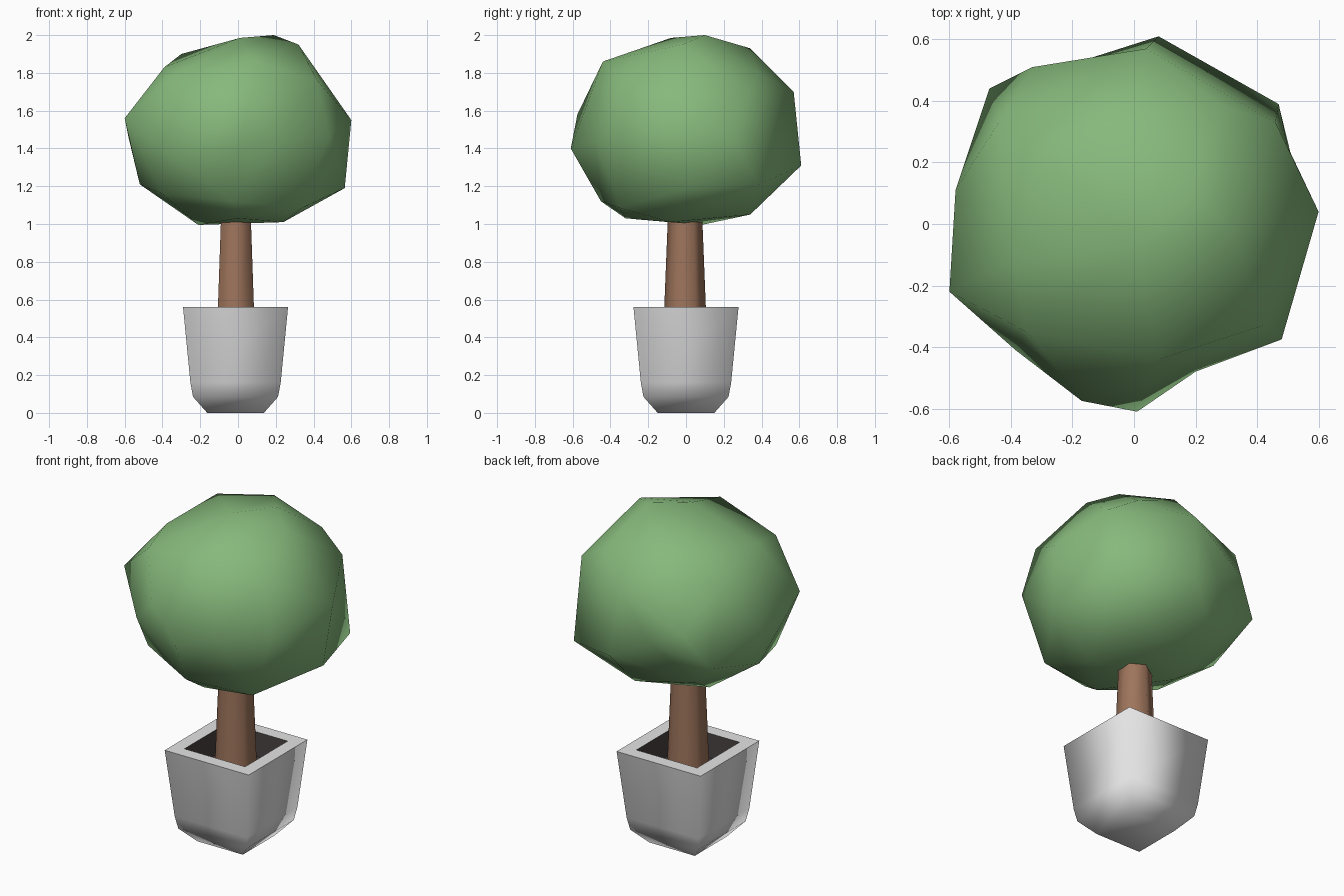
import bpy, bmesh, math
from mathutils import Vector

if "Cube" in bpy.data.objects:
    bpy.data.objects.remove(bpy.data.objects["Cube"])


def material(name, rgb):
    m = bpy.data.materials.new(name)
    m.diffuse_color = (*rgb, 1)
    m.use_nodes = True
    m.node_tree.nodes["Principled BSDF"].inputs["Base Color"].default_value = m.diffuse_color
    return m


LEAF = material("leaf green", (0.24, 0.485, 0.20))
BARK = material("bark brown", (0.34, 0.175, 0.105))
STONE = material("pot grey", (0.78, 0.78, 0.78))
SOIL = material("dark soil", (0.06, 0.05, 0.047))


def finish(bm, name, mats):
    bmesh.ops.recalc_face_normals(bm, faces=bm.faces)
    me = bpy.data.meshes.new(name)
    bm.to_mesh(me)
    bm.free()
    for m in mats:
        me.materials.append(m)
    ob = bpy.data.objects.new(name, me)
    bpy.context.collection.objects.link(ob)
    return ob


def loft(bm, profile, sides, centre, turn):
    """Stack of regular polygon rings; profile holds (radius, z)."""
    rings = []
    for r, z in profile:
        rings.append([bm.verts.new((centre[0] + r * math.cos(turn + math.tau * i / sides),
                                    centre[1] + r * math.sin(turn + math.tau * i / sides), z))
                      for i in range(sides)])
    bands = []
    for a, b in zip(rings, rings[1:]):
        bands.append([bm.faces.new((a[i], a[(i + 1) % sides], b[(i + 1) % sides], b[i]))
                      for i in range(sides)])
    return rings, bands


# Square pot: smooth tapered sides, flat rim, dark hollow with soil at its floor
D = math.sqrt(2)
C = (-0.013, 0.0)
bm = bmesh.new()
rings, bands = loft(bm, [(0.15 * D, 0), (0.225 * D, 0.085), (0.239 * D, 0.16), (0.278 * D, 0.56),
                         (0.201 * D, 0.56), (0.19 * D, 0.42)], 4, C, math.pi / 4)
base = bm.faces.new(rings[0])
floor = bm.faces.new(rings[5])
for f in bands[0] + bands[1] + bands[2] + [base]:
    f.smooth = True
for f in bands[4] + [floor]:
    f.material_index = 1
for i in range(4):
    bm.edges.get((rings[3][i], rings[3][(i + 1) % 4])).smooth = False
finish(bm, "pot", [STONE, SOIL])

# Six-sided trunk
bm = bmesh.new()
rings, bands = loft(bm, [(0.116, 0.41), (0.09, 1.06)], 6, (-0.011, -0.005), math.pi / 2)
for f in bands[0]:
    f.smooth = True
finish(bm, "trunk", [BARK])

# Lumpy crown: points joined by the hull of their directions from the middle
POINTS = [
    (0.60, 0.04, 1.55), (-0.60, -0.22, 1.56), (0.01, -0.61, 1.40), (-0.17, -0.575, 1.58),
    (0.08, 0.61, 1.31), (0.04, 0.57, 1.70), (0.565, 0.0, 1.19), (-0.52, 0.05, 1.21),
    (-0.58, 0.11, 1.46), (0.19, 0.10, 2.0), (0.01, -0.08, 1.985), (0.32, -0.02, 1.95),
    (0.0, 0.34, 1.93), (-0.30, 0.23, 1.90), (-0.39, -0.12, 1.83), (0.08, -0.44, 1.86),
    (-0.21, 0.08, 0.995), (0.24, -0.08, 1.01), (0.0, -0.32, 1.03), (0.10, 0.34, 1.05),
    (0.48, -0.375, 1.47), (0.20, -0.48, 1.44), (-0.385, -0.41, 1.38), (-0.47, 0.44, 1.31),
    (-0.33, 0.51, 1.50), (-0.14, 0.54, 1.42), (0.47, 0.39, 1.21), (0.50, 0.25, 1.45),
    (0.46, 0.33, 1.70), (-0.03, -0.45, 1.12), (0.34, -0.35, 1.085), (-0.40, -0.28, 1.16),
    (-0.30, 0.33, 1.14), (0.42, -0.33, 1.76), (-0.35, -0.35, 1.78),
    (-0.44, 0.33, 1.75), (0.29, 0.38, 1.80),
]
MID = Vector((0, 0, 1.5))
bm = bmesh.new()
home = {}
for p in POINTS:
    v = bm.verts.new((Vector(p) - MID).normalized())
    home[v] = Vector(p)
bmesh.ops.convex_hull(bm, input=list(bm.verts))
for v in bm.verts:
    v.co = home[v]
for f in bm.faces:
    f.smooth = True
finish(bm, "crown", [LEAF])
